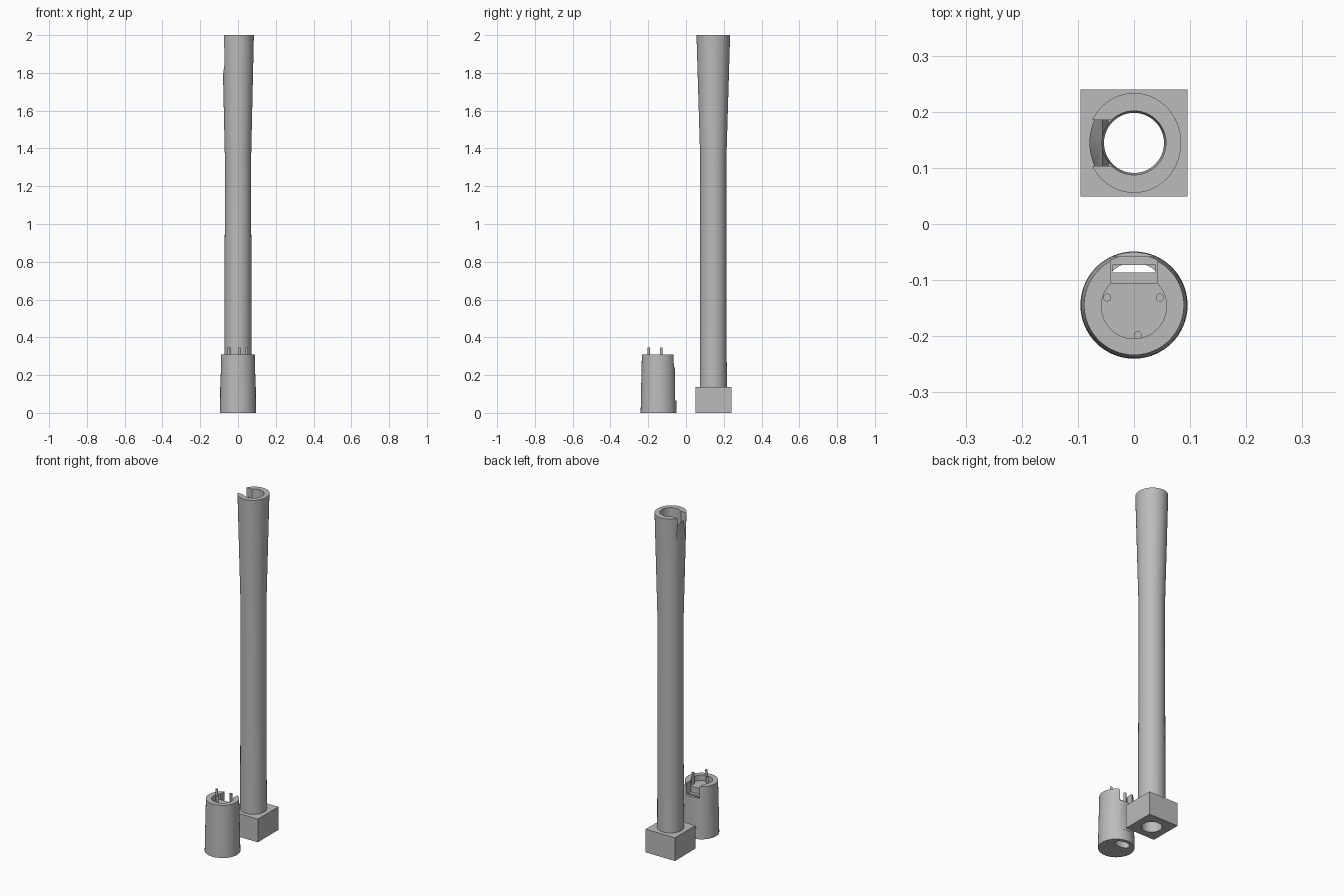
import bpy, bmesh, math

if "Cube" in bpy.data.objects:
    bpy.data.objects.remove(bpy.data.objects["Cube"])

TUBE_Y, HEAD_Y, SIDES = 0.1445, -0.1445, 64

grey = bpy.data.materials.new("plain_grey")
grey.use_nodes = True
colour = (0.5, 0.5, 0.5, 1)
grey.diffuse_color = colour
grey.node_tree.nodes["Principled BSDF"].inputs["Base Color"].default_value = colour


def finish(name, bm):
    bmesh.ops.recalc_face_normals(bm, faces=bm.faces)
    mesh = bpy.data.meshes.new(name)
    bm.to_mesh(mesh)
    bm.free()
    mesh.materials.append(grey)
    ob = bpy.data.objects.new(name, mesh)
    bpy.context.collection.objects.link(ob)
    return ob


def loft(name, x, y, rings, hollow=False):
    """Stack of elliptical rings (rx, ry, z), capped or joined into a pipe."""
    bm = bmesh.new()
    loops = []
    for rx, ry, z in rings:
        angles = [2 * math.pi * i / SIDES for i in range(SIDES)]
        loops.append([bm.verts.new((x + rx * math.cos(a), y + ry * math.sin(a), z)) for a in angles])
    pairs = list(zip(loops, loops[1:]))
    if hollow:
        pairs.append((loops[-1], loops[0]))
    else:
        bm.faces.new(loops[0])
        bm.faces.new(loops[-1])
    for low, high in pairs:
        for i in range(SIDES):
            j = (i + 1) % SIDES
            bm.faces.new((low[i], low[j], high[j], high[i]))
    return finish(name, bm)


def prism_along_y(name, outline, y0, y1):
    """Extrude an x-z outline from y0 to y1."""
    bm = bmesh.new()
    face = bm.faces.new([bm.verts.new((x, y0, z)) for x, z in outline])
    new = bmesh.ops.extrude_face_region(bm, geom=[face])["geom"]
    verts = [v for v in new if isinstance(v, bmesh.types.BMVert)]
    bmesh.ops.translate(bm, verts=verts, vec=(0, y1 - y0, 0))
    return finish(name, bm)


def box(name, half, y0, y1, z0, z1):
    return prism_along_y(name, [(-half, z0), (half, z0), (half, z1), (-half, z1)], y0, y1)


def activate(ob):
    bpy.ops.object.select_all(action="DESELECT")
    ob.select_set(True)
    bpy.context.view_layer.objects.active = ob


def cut(ob, cutter):
    cutter.hide_render = True
    mod = ob.modifiers.new("cut", "BOOLEAN")
    mod.operation, mod.solver, mod.object = "DIFFERENCE", "EXACT", cutter
    activate(ob)
    bpy.ops.object.modifier_apply(modifier=mod.name)
    bpy.data.objects.remove(cutter)


def smooth(ob):
    activate(ob)
    bpy.ops.object.shade_smooth_by_angle(angle=math.radians(30))


# Long pipe flaring into an oval top, with a tapered bore
pipe = loft("pipe", 0, TUBE_Y, [
    (0.0715, 0.0715, 0.1), (0.0695, 0.0695, 1.35), (0.084, 0.089, 2),
    (0.057, 0.057, 2), (0.0537, 0.0537, 0.1)], hollow=True)

# Sloping lip and window cut into the right side of the pipe's top
lip = [(-0.13, 1.455), (-0.056, 1.95), (-0.045, 1.86), (0, 1.86), (0, 2.1), (-0.13, 2.1)]
lip[0] = (-0.1, 1.65)
cut(pipe, prism_along_y("window_cutter", lip, TUBE_Y - 0.041, TUBE_Y + 0.041))
smooth(pipe)

# Square base with the bore running through
base = box("square_base", 0.0955, TUBE_Y - 0.0955, TUBE_Y + 0.0955, 0, 0.137)
cut(base, loft("bore_cutter", 0, TUBE_Y, [(0.0535, 0.0535, -0.1), (0.0535, 0.0535, 0.3)]))
smooth(base)

# Separate head piece: tapered drum with a flat back above a ledge
head = loft("head_piece", 0, HEAD_Y, [
    (0.0955, 0.0955, 0), (0.0945, 0.0945, 0.065), (0.089, 0.089, 0.308)])
cut(head, box("flat_back_cutter", 0.12, -0.058, 0.02, 0.065, 0.4))

# Round recess, rear notch, air slot and mouth opening
cut(head, loft("recess_cutter", 0, HEAD_Y - 0.002, [(0.058, 0.058, 0.275), (0.058, 0.058, 0.4)]))
cut(head, box("notch_cutter", 0.042, -0.105, 0.02, 0.24, 0.4))
cut(head, box("air_slot_cutter", 0.038, -0.086, -0.073, 0.05, 0.3))
cut(head, loft("mouth_cutter", 0, -0.095, [(0.046, 0.028, -0.05), (0.04, 0.024, 0.1)]))
smooth(head)

# Three locating pins standing in the recess
for i, (x, y) in enumerate([(-0.048, -0.131), (0.046, -0.131), (0.007, -0.198)]):
    smooth(loft(f"locating_pin_{i + 1}", x, y, [(0.007, 0.007, 0.26), (0.007, 0.007, 0.345)]))
